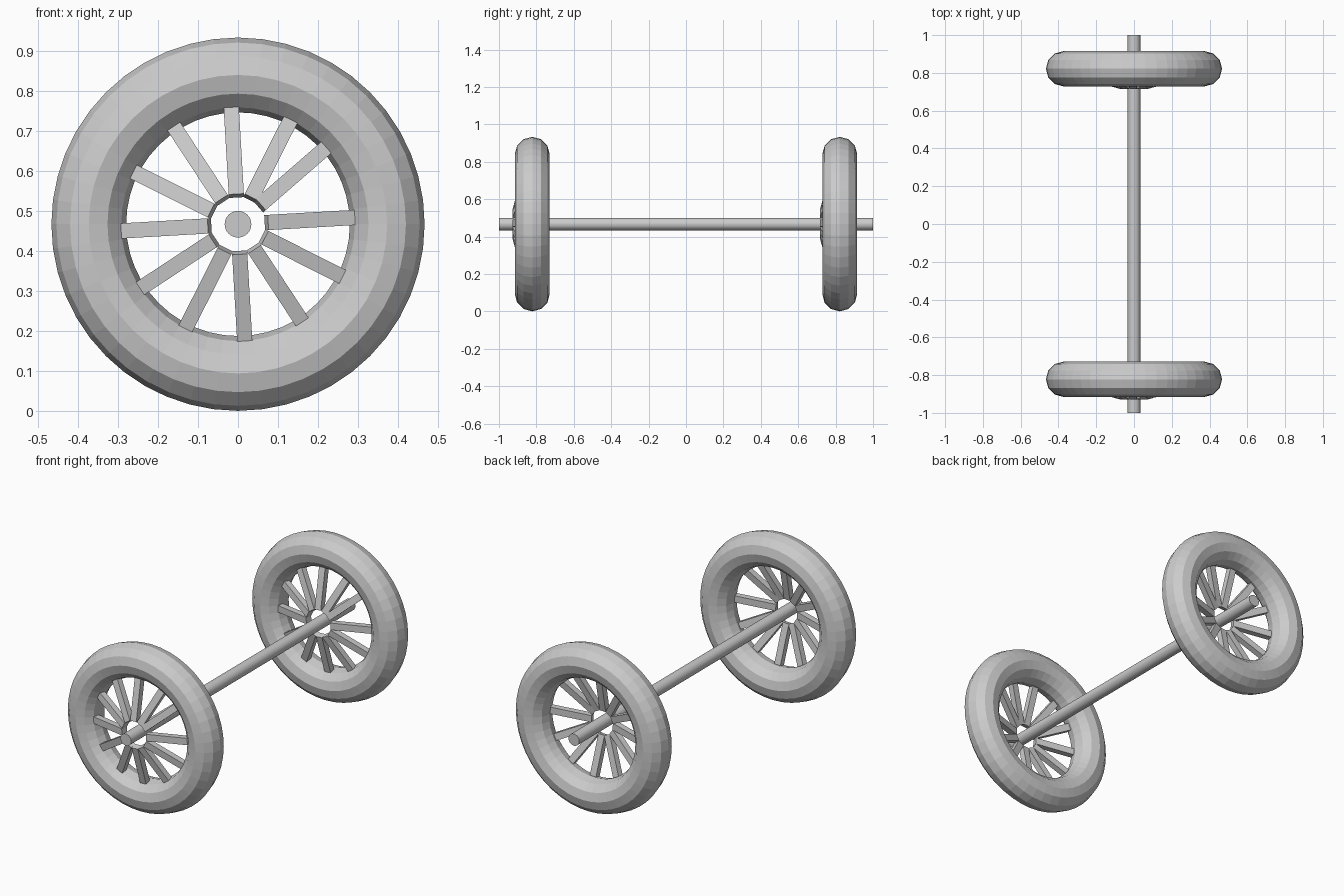
import bpy
import math
from mathutils import Matrix, Vector

if "Cube" in bpy.data.objects:
    bpy.data.objects.remove(bpy.data.objects["Cube"])

WHEEL_Z = 0.467
WHEEL_Y = 0.822
TILT = math.radians(15)          # spokes dish forward towards the hub
SPOKE = Vector((0.226, 0.034, 0.038))   # length, depth, width

grey = bpy.data.materials.new("grey")
grey.diffuse_color = (0.6, 0.6, 0.6, 1)
grey.use_nodes = True
grey.node_tree.nodes["Principled BSDF"].inputs["Base Color"].default_value = grey.diffuse_color


def finish(name):
    ob = bpy.context.object
    ob.name = name
    ob.data.materials.append(grey)
    return ob


def tyre(y, name):
    bpy.ops.mesh.primitive_torus_add(
        major_segments=48, minor_segments=12,
        major_radius=0.373, minor_radius=0.0935,
        location=(0, y, WHEEL_Z), rotation=(math.pi / 2, 0, 0))
    finish(name)


def spoke(y, degrees, name):
    # place the front inner edge, then swing the bar around the axle
    bpy.ops.mesh.primitive_cube_add(size=1)
    ob = finish(name)
    ob.data.transform(Matrix.Translation((SPOKE.x / 2, SPOKE.y / 2, 0))
                      @ Matrix.Diagonal((*SPOKE, 1)))
    ob.matrix_world = (Matrix.Translation((0, y, WHEEL_Z))
                       @ Matrix.Rotation(-math.radians(degrees), 4, 'Y')
                       @ Matrix.Translation((0.0755, -0.106, 0))
                       @ Matrix.Rotation(TILT, 4, 'Z'))


# Axle
bpy.ops.mesh.primitive_cylinder_add(
    vertices=32, radius=0.0333, depth=2,
    location=(0, 0, WHEEL_Z), rotation=(math.pi / 2, 0, 0))
finish("axle")

# Two identical wheels, both dished towards the front
for side, y in (("front", -WHEEL_Y), ("back", WHEEL_Y)):
    tyre(y, side + "_tyre")
    for i in range(12):
        # one spoke sits out of step with the others
        angle = 41 if i == 1 else 3.3 + 30 * i
        spoke(y, angle, f"{side}_spoke_{i + 1}")
